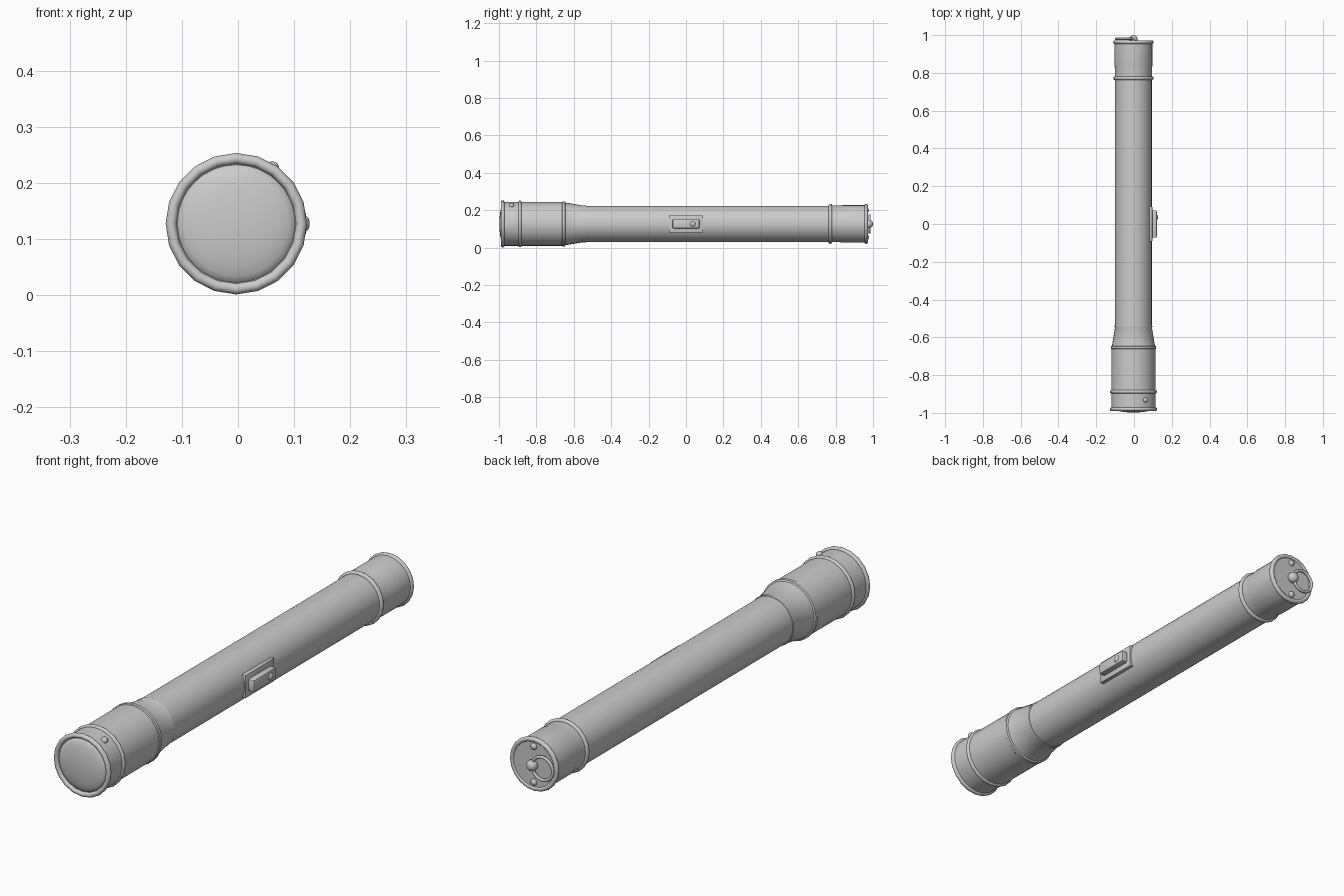
import bpy, bmesh, math

if "Cube" in bpy.data.objects:
    bpy.data.objects.remove(bpy.data.objects["Cube"])

AX, AZ = -0.003, 0.127   # long axis of the torch, parallel to y


def finish(name, bm, angle=35):
    bmesh.ops.recalc_face_normals(bm, faces=bm.faces)
    me = bpy.data.meshes.new(name)
    bm.to_mesh(me)
    bm.free()
    ob = bpy.data.objects.new(name, me)
    bpy.context.collection.objects.link(ob)
    ob.location = (AX, 0, AZ)
    bpy.ops.object.select_all(action='DESELECT')
    ob.select_set(True)
    bpy.context.view_layer.objects.active = ob
    bpy.ops.object.shade_smooth_by_angle(angle=math.radians(angle))
    return ob


def lathe(name, profile, n=32):
    """Revolve (y, radius) points about the y axis; radius 0 closes an end."""
    bm = bmesh.new()
    vs = [bm.verts.new((r, y, 0)) for y, r in profile]
    es = [bm.edges.new(p) for p in zip(vs, vs[1:])]
    bmesh.ops.spin(bm, geom=vs + es, cent=(0, 0, 0), axis=(0, 1, 0),
                   angle=math.tau, steps=n, use_duplicate=False)
    bmesh.ops.remove_doubles(bm, verts=bm.verts, dist=1e-5)
    return finish(name, bm)


def ring(name, y, major, minor, x=0, n=20, m=10):
    bm = bmesh.new()
    rows = []
    for i in range(n):
        a = math.tau * i / n
        row = []
        for j in range(m):
            b = math.tau * j / m
            r = major + minor * math.cos(b)
            row.append(bm.verts.new((x + r * math.cos(a), y + minor * math.sin(b), r * math.sin(a))))
        rows.append(row)
    for i in range(n):
        for j in range(m):
            k, l = (i + 1) % n, (j + 1) % m
            bm.faces.new((rows[i][j], rows[k][j], rows[k][l], rows[i][l]))
    return finish(name, bm, 60)


def ball(name, loc, r, squash=(1, 1, 1)):
    bm = bmesh.new()
    bmesh.ops.create_uvsphere(bm, u_segments=16, v_segments=10, radius=r)
    bmesh.ops.scale(bm, vec=squash, verts=bm.verts)
    bmesh.ops.translate(bm, vec=loc, verts=bm.verts)
    return finish(name, bm)


def box(name, lo, hi, bevel=0.0):
    bm = bmesh.new()
    bmesh.ops.create_cube(bm, size=1)
    for v in bm.verts:
        v.co = [(a + b) / 2 + c * (b - a) for a, b, c in zip(lo, hi, v.co)]
    if bevel:
        bmesh.ops.bevel(bm, geom=list(bm.edges), offset=bevel, segments=2,
                        profile=0.5, affect='EDGES')
    return finish(name, bm)


# main tube
lathe("barrel", [(-0.60, 0), (-0.60, 0.097), (0.80, 0.097), (0.80, 0)])

# flared lamp head with small lips at both ends of the cone
lathe("lamp_head", [(-0.53, 0.09), (-0.535, 0.099), (-0.545, 0.1), (-0.55, 0.098),
                    (-0.645, 0.114), (-0.648, 0.12), (-0.66, 0.12), (-0.663, 0.117),
                    (-0.98, 0.117), (-0.98, 0.105), (-0.96, 0.105), (-0.96, 0)])
ring("bezel_ring", -0.98, 0.1162, 0.0098)
ring("head_ring", -0.888, 0.1162, 0.0088)

# domed lens
lathe("lens", [(-0.96, 0.108)] + [(-0.974 - 0.024 * math.sin(t * math.pi / 12),
                                   0.108 * math.cos(t * math.pi / 12)) for t in range(6)]
      + [(-0.998, 0)])

# screw on the head
a = math.radians(57)
ball("head_screw", (0.117 * math.cos(a), -0.932, 0.117 * math.sin(a)), 0.013)

# tail cap
lathe("tail_cap", [(0.76, 0.09), (0.77, 0.098), (0.825, 0.098), (0.835, 0.1),
                   (0.968, 0.1), (0.968, 0)])
ring("tail_ring_front", 0.772, 0.098, 0.0095)
ring("tail_ring_back", 0.963, 0.098, 0.0095)

# hanging loop, stud and screws on the tail
ring("hanging_loop", 0.981, 0.046, 0.006, x=-0.047)
ball("loop_stud", (0, 0.979, 0), 0.022, (1, 0.95, 1))
for i, s in enumerate((-1, 1)):
    ball(f"tail_screw_{i + 1}", (0, 0.968, 0.072 * s), 0.013, (1, 0.8, 1))

# side switch
box("switch_plate", (0.075, -0.092, -0.046), (0.1, 0.092, 0.046), 0.002)
box("switch_slider", (0.09, -0.072, -0.024), (0.124, 0.072, 0.024), 0.006)
ball("switch_button", (0.121, 0.036, 0), 0.015, (0.65, 1, 1))
